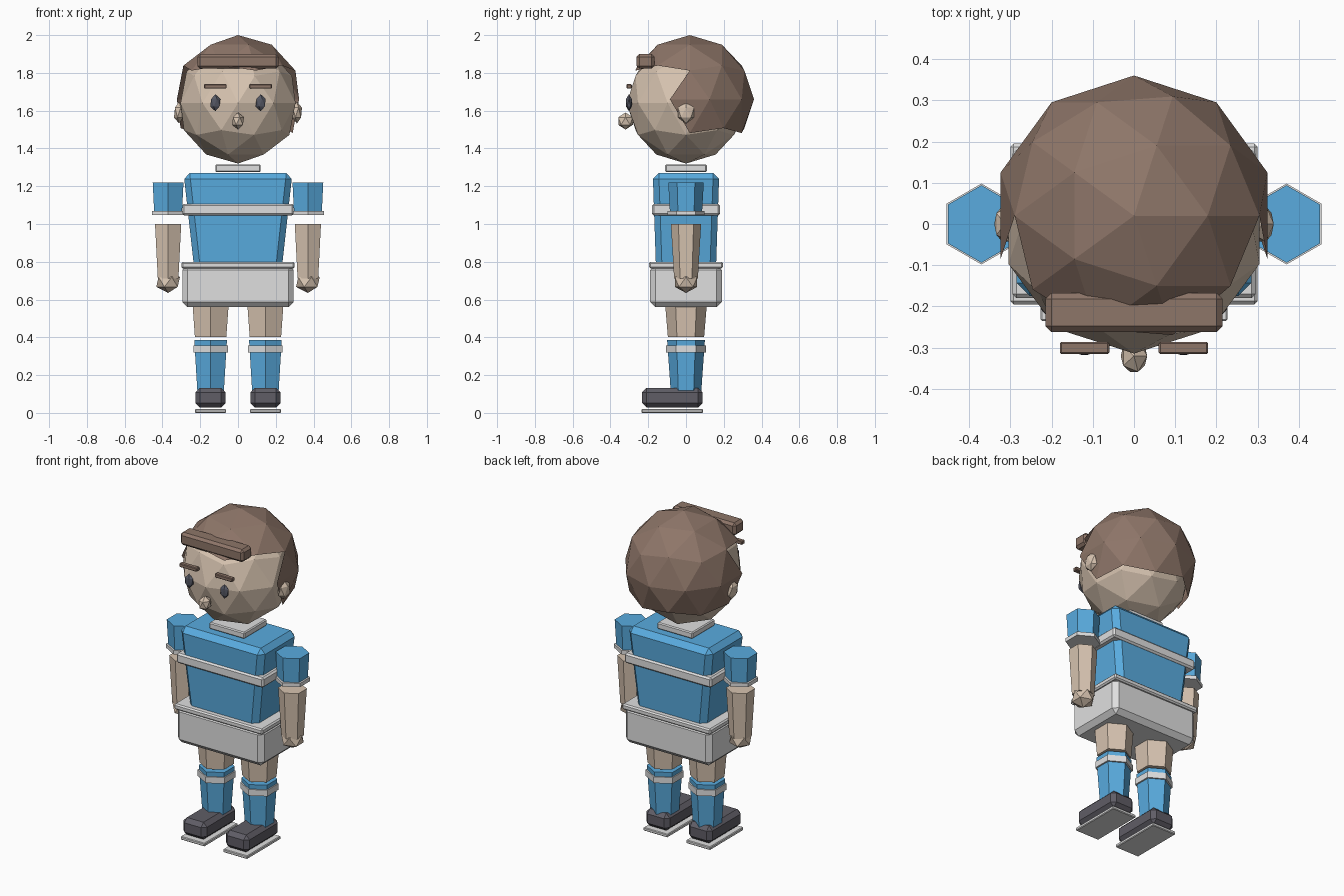
import bpy
import bmesh
from math import sin, cos, tau

cube = bpy.data.objects.get("Cube")
if cube:
    bpy.data.objects.remove(cube, do_unlink=True)


def material(name, colour):
    mat = bpy.data.materials.new(name)
    mat.use_nodes = True
    rgba = (*colour, 1)
    mat.diffuse_color = rgba
    mat.node_tree.nodes["Principled BSDF"].inputs["Base Color"].default_value = rgba
    return mat


SKIN = material("skin", (0.68, 0.55, 0.435))
BROWN = material("hair_brown", (0.27, 0.18, 0.14))
BLUE = material("kit_blue", (0.10, 0.41, 0.74))
WHITE = material("kit_white", (0.74, 0.74, 0.74))
DARK = material("shoe_dark", (0.115, 0.11, 0.133))
EYE = material("eye_slate", (0.09, 0.095, 0.125))


def finish(name, bm, mat, location=(0, 0, 0)):
    bmesh.ops.recalc_face_normals(bm, faces=bm.faces)
    mesh = bpy.data.meshes.new(name)
    bm.to_mesh(mesh)
    bm.free()
    mesh.materials.append(mat)
    obj = bpy.data.objects.new(name, mesh)
    obj.location = location
    bpy.context.collection.objects.link(obj)
    return obj


def box(name, xs, ys, zs, mat, bevel=0.0, taper=(1, 1)):
    """Bevelled box between limits; taper scales its lower end."""
    bm = bmesh.new()
    bmesh.ops.create_cube(bm, size=1)
    cx, cy, cz = ((a + b) / 2 for a, b in (xs, ys, zs))
    for v in bm.verts:
        low = v.co.z < 0
        v.co.x *= (xs[1] - xs[0]) * (taper[0] if low else 1)
        v.co.y *= (ys[1] - ys[0]) * (taper[1] if low else 1)
        v.co.z *= zs[1] - zs[0]
    if bevel:
        bmesh.ops.bevel(bm, geom=bm.edges[:], offset=bevel, segments=1,
                        affect='EDGES', clamp_overlap=True)
    return finish(name, bm, mat, (cx, cy, cz))


def hexagon(name, x, z0, z1, r0, r1, mat):
    """Tapered six-sided limb with corners on the y axis."""
    bm = bmesh.new()
    rings = []
    for z, r in ((z0, r0), (z1, r1)):
        rings.append([bm.verts.new((r * sin(tau * i / 6), r * cos(tau * i / 6), z))
                      for i in range(6)])
    for ring in rings:
        bm.faces.new(ring)
    for i in range(6):
        j = (i + 1) % 6
        bm.faces.new((rings[0][i], rings[0][j], rings[1][j], rings[1][i]))
    return finish(name, bm, mat, (x, 0, 0))


def ball(name, location, scale, mat, detail=1, keep=None):
    """Faceted ball; keep selects faces by their centre on the unit ball."""
    bm = bmesh.new()
    bmesh.ops.create_icosphere(bm, subdivisions=detail, radius=1)
    if keep:
        drop = [f for f in bm.faces if not keep(f.calc_center_median())]
        bmesh.ops.delete(bm, geom=drop, context='FACES')
    bmesh.ops.scale(bm, vec=scale, verts=bm.verts)
    return finish(name, bm, mat, location)


# Head and open hair shell
ball("head", (0, 0, 1.64), (0.32, 0.314, 0.32), SKIN, detail=2)
ball("hair", (0, 0.02, 1.66), (0.34, 0.34, 0.34), BROWN, detail=2,
     keep=lambda c: c.z > 0.4 or (c.y > -0.1 and c.z > -0.45))
box("fringe", (-0.215, 0.215), (-0.262, -0.167), (1.822, 1.9), BROWN, 0.015)
ball("nose", (0, -0.32, 1.545), (0.036, 0.045, 0.045), SKIN)

# Torso, collar and shorts
box("collar", (-0.12, 0.12), (-0.11, 0.11), (1.275, 1.315), WHITE, 0.006)
box("shirt", (-0.288, 0.288), (-0.176, 0.176), (0.7, 1.27), BLUE, 0.032, (0.78, 0.89))
box("chest_stripe", (-0.295, 0.295), (-0.18, 0.18), (1.045, 1.107), WHITE, 0.01)
box("waistband", (-0.3, 0.3), (-0.195, 0.195), (0.765, 0.8), WHITE, 0.008)
box("shorts", (-0.295, 0.295), (-0.19, 0.19), (0.56, 0.785), WHITE, 0.028)

# Paired parts
for side, s in (("left", 1), ("right", -1)):
    ball(side + "_ear", (s * 0.312, 0, 1.59), (0.03, 0.05, 0.058), SKIN)
    ball(side + "_eye", (s * 0.12, -0.302, 1.642), (0.03, 0.018, 0.045), EYE)
    box(side + "_eyebrow", (s * 0.12 - 0.06, s * 0.12 + 0.06), (-0.315, -0.286),
        (1.717, 1.74), BROWN, 0.004)

    arm = s * 0.37
    hexagon(side + "_sleeve", arm, 1.06, 1.22, 0.085, 0.094, BLUE)
    hexagon(side + "_cuff", arm, 1.047, 1.07, 0.098, 0.098, WHITE)
    hexagon(side + "_forearm", arm, 0.712, 1.0, 0.063, 0.08, SKIN)
    ball(side + "_hand", (arm, 0, 0.693), (0.07, 0.07, 0.058), SKIN)

    leg = s * 0.145
    hexagon(side + "_thigh", leg, 0.402, 0.62, 0.096, 0.114, SKIN)
    hexagon(side + "_sock", leg, 0.1, 0.386, 0.08, 0.1, BLUE)
    hexagon(side + "_sock_band", leg, 0.32, 0.358, 0.106, 0.106, WHITE)
    box(side + "_shoe", (leg - 0.08, leg + 0.08), (-0.232, 0.088),
        (0.028, 0.133), DARK, 0.024)
    box(side + "_sole", (leg - 0.082, leg + 0.082), (-0.235, 0.09),
        (0, 0.02), WHITE, 0.004)
